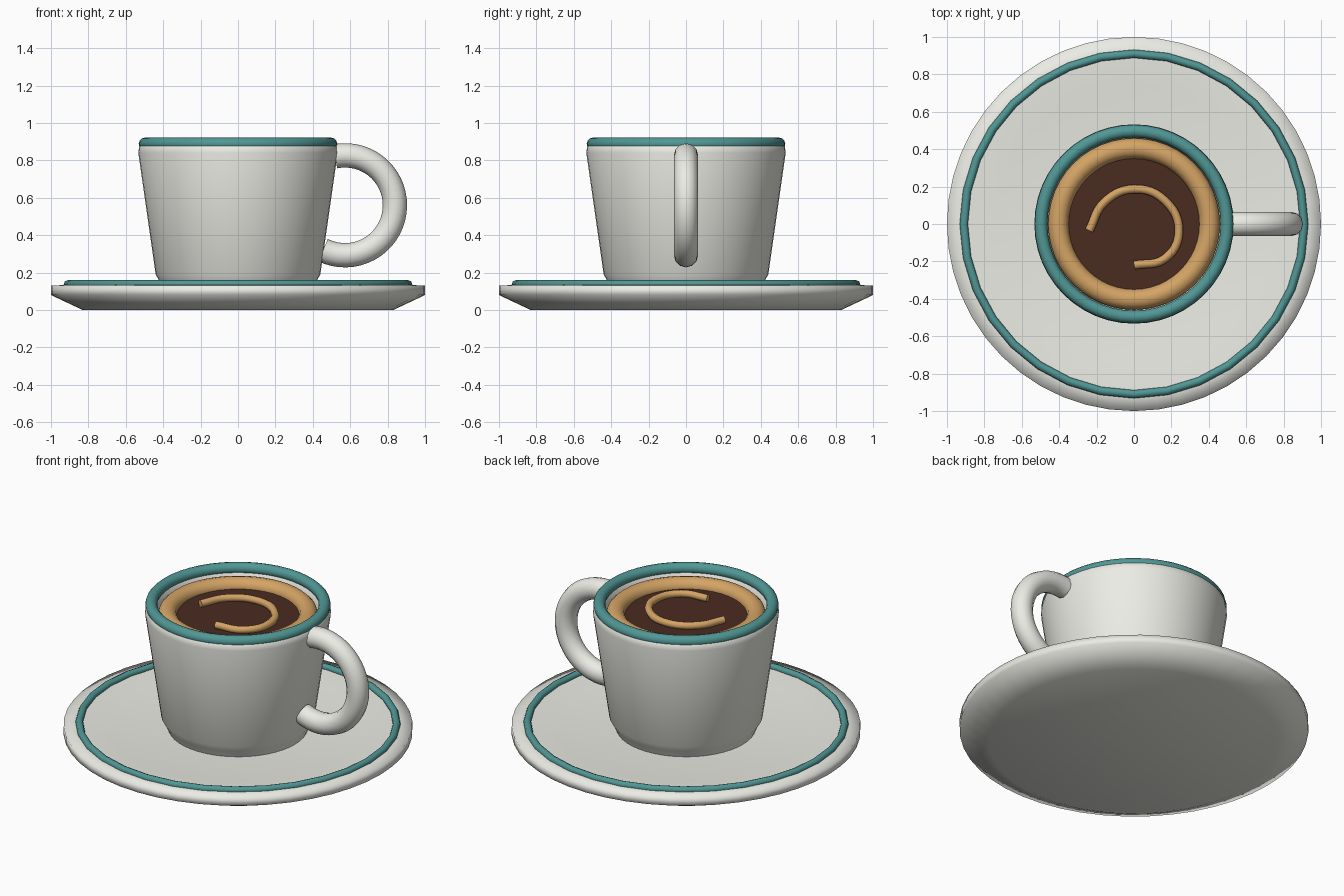
import bpy, bmesh, math
from mathutils import Vector

if "Cube" in bpy.data.objects:
    bpy.data.objects.remove(bpy.data.objects["Cube"])


def material(name, rgb):
    m = bpy.data.materials.new(name)
    m.diffuse_color = (*rgb, 1)
    m.use_nodes = True
    m.node_tree.nodes["Principled BSDF"].inputs["Base Color"].default_value = m.diffuse_color
    return m


china = material("china", (0.83, 0.84, 0.78))
teal = material("teal", (0.08, 0.31, 0.30))
crema_mat = material("crema", (0.66, 0.37, 0.13))
coffee_mat = material("coffee", (0.07, 0.025, 0.015))


def finish(ob, name, mat, angle=50):
    ob.name = name
    ob.data.materials.append(mat)
    bpy.ops.object.select_all(action='DESELECT')
    ob.select_set(True)
    bpy.context.view_layer.objects.active = ob
    bpy.ops.object.shade_smooth_by_angle(angle=math.radians(angle))
    return ob


def lathe(name, profile, mat, n=48, angle=50):
    """Spin an (r, z) profile that starts and ends on the axis."""
    bm = bmesh.new()
    vs = [bm.verts.new((r, 0, z)) for r, z in profile]
    es = [bm.edges.new(p) for p in zip(vs, vs[1:])]
    bmesh.ops.spin(bm, geom=vs + es, cent=(0, 0, 0), axis=(0, 0, 1),
                   angle=2 * math.pi, steps=n)
    bmesh.ops.remove_doubles(bm, verts=bm.verts, dist=1e-4)
    bmesh.ops.recalc_face_normals(bm, faces=bm.faces)
    me = bpy.data.meshes.new(name)
    bm.to_mesh(me)
    bm.free()
    ob = bpy.data.objects.new(name, me)
    bpy.context.collection.objects.link(ob)
    return finish(ob, name, mat, angle)


def ring(name, major, minor, z, mat, n=48, m=12):
    bpy.ops.mesh.primitive_torus_add(major_radius=major, minor_radius=minor,
                                     major_segments=n, minor_segments=m,
                                     location=(0, 0, z))
    return finish(bpy.context.object, name, mat, 60)


def tube(name, points, radius, mat, kind='POLY', res=2):
    cu = bpy.data.curves.new(name, 'CURVE')
    cu.dimensions = '3D'
    cu.bevel_depth = radius
    cu.bevel_resolution = res
    cu.use_fill_caps = True
    if kind == 'BEZIER':
        sp = cu.splines.new('BEZIER')
        sp.bezier_points.add(len(points) - 1)
        for bp, p in zip(sp.bezier_points, points):
            bp.co = p
            bp.handle_left_type = bp.handle_right_type = 'AUTO'
        sp.resolution_u = 6
    else:
        sp = cu.splines.new('POLY')
        sp.points.add(len(points) - 1)
        for q, p in zip(sp.points, points):
            q.co = (*p, 1)
    ob = bpy.data.objects.new(name, cu)
    bpy.context.collection.objects.link(ob)
    bpy.ops.object.select_all(action='DESELECT')
    ob.select_set(True)
    bpy.context.view_layer.objects.active = ob
    bpy.ops.object.convert(target='MESH')
    return finish(bpy.context.object, name, mat)


# Saucer with a shallow dish and a teal line near its edge
lathe("saucer", [(0, 0), (0.83, 0), (1.0, 0.08), (1.0, 0.13), (0.91, 0.135),
                 (0.74, 0.11), (0, 0.11)], china, angle=100)
ring("saucer_band", 0.91, 0.022, 0.138, teal, n=32, m=8)

# Hollow tapered cup
lathe("cup", [(0, 0.105), (0.40, 0.11), (0.42, 0.155), (0.44, 0.19),
              (0.533, 0.84), (0.528, 0.88), (0.50, 0.90), (0.47, 0.88),
              (0.46, 0.80), (0.40, 0.22), (0, 0.20)], china)
ring("cup_rim", 0.497, 0.034, 0.888, teal)

# Handle: part circle whose ends meet the cup wall
arc = [math.radians(-116 + 217 * i / 32) for i in range(33)]
tube("handle", [(0.572 + 0.267 * math.cos(a), 0, 0.56 + 0.267 * math.sin(a))
                for a in arc], 0.065, china, res=4)

# Coffee surface, crema ring and swirl
lathe("coffee", [(0, 0.79), (0.42, 0.79), (0.42, 0.822), (0, 0.822)], coffee_mat)
ring("crema_ring", 0.404, 0.055, 0.82, crema_mat)
swirl = [(-0.24, -0.035), (-0.16, 0.115), (0, 0.187), (0.165, 0.125),
         (0.24, -0.04), (0.165, -0.185), (0, -0.22)]
tube("crema_swirl", [Vector((x, y, 0.842)) for x, y in swirl], 0.023,
     crema_mat, 'BEZIER')
